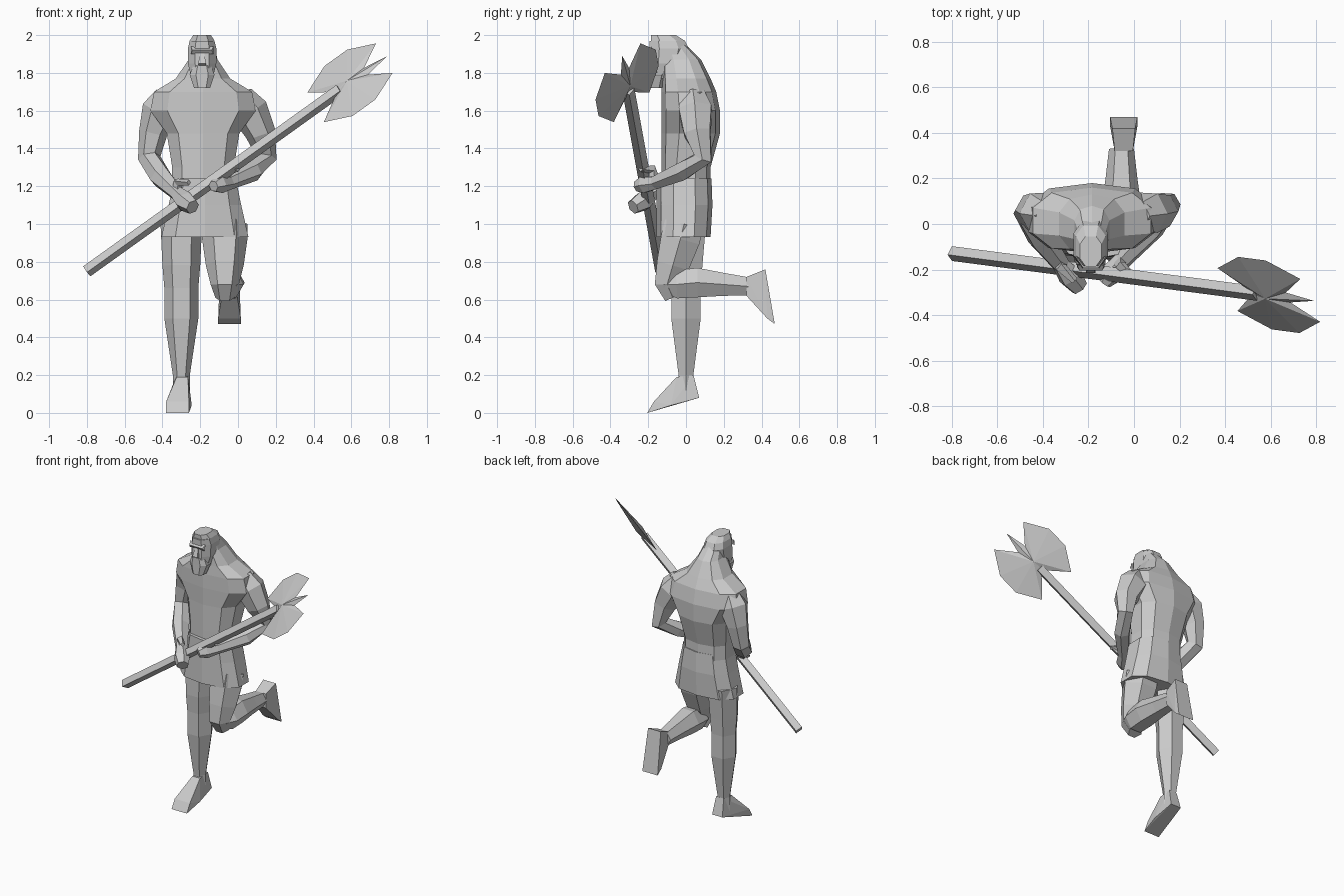
import bpy
import bmesh
from math import cos, sin, pi, copysign
from mathutils import Vector

if "Cube" in bpy.data.objects:
    bpy.data.objects.remove(bpy.data.objects["Cube"])

# One plain grey for the whole figure
grey = bpy.data.materials.new("plain_grey")
grey.use_nodes = True
grey.diffuse_color = (.6, .6, .6, 1)
shader = next(n for n in grey.node_tree.nodes if n.type == "BSDF_PRINCIPLED")
shader.inputs["Base Color"].default_value = grey.diffuse_color


def finish(name, bm):
    """Turn a bmesh into a flat-shaded grey object."""
    bmesh.ops.recalc_face_normals(bm, faces=bm.faces[:])
    mesh = bpy.data.meshes.new(name)
    bm.to_mesh(mesh)
    bm.free()
    mesh.materials.append(grey)
    obj = bpy.data.objects.new(name, mesh)
    bpy.context.collection.objects.link(obj)


def loft(name, rings):
    """Bridge rings of points and cap both ends."""
    bm = bmesh.new()
    loops = [[bm.verts.new(point) for point in ring] for ring in rings]
    for low, high in zip(loops, loops[1:]):
        for i in range(len(low)):
            bm.faces.new((low[i - 1], low[i], high[i], high[i - 1]))
    bm.faces.new(loops[0])
    bm.faces.new(loops[-1])
    finish(name, bm)


def boxy(value):
    """Push a sine or cosine outward for a squarer outline."""
    return copysign(abs(value) ** .8, value)


def stack(name, centre, front, levels, sides=10):
    """Horizontal rings sharing one front plane: height, half width, back."""
    rings = []
    for height, half, back in levels:
        middle, depth = (back + front) / 2, (back - front) / 2
        angles = [2 * pi * (i + .5) / sides for i in range(sides)]
        rings.append([(centre + half * boxy(cos(a)),
                       middle + depth * boxy(sin(a)), height)
                      for a in angles])
    loft(name, rings)


def tube(name, path, sides=6):
    """Faceted limb along a path of x, y, z and radius."""
    points = [Vector(step[:3]) for step in path]
    rings = []
    for i, point in enumerate(points):
        before, after = points[max(i - 1, 0)], points[min(i + 1, len(path) - 1)]
        along = (after - before).normalized()
        sideways = Vector((1, 0, 0))
        sideways = (sideways - along * sideways.dot(along)).normalized()
        outward = along.cross(sideways)
        angles = [2 * pi * k / sides for k in range(sides)]
        rings.append([point + path[i][3] * (sideways * cos(a) + outward * sin(a))
                      for a in angles])
    loft(name, rings)


def leg_part(name, x, steps):
    """Limb lying in one upright plane: y, z and radius."""
    tube(name, [(x, *step) for step in steps])


def hull(name, points):
    """Convex faceted lump around a few points."""
    bm = bmesh.new()
    for point in points:
        bm.verts.new(point)
    bmesh.ops.convex_hull(bm, input=bm.verts[:])
    loose = [v for v in bm.verts if not v.link_faces]
    bmesh.ops.delete(bm, geom=loose, context="VERTS")
    finish(name, bm)


def paired(centre, halves):
    """Left and right points for each half width, y and z."""
    return [(centre + side * half, y, z)
            for half, y, z in halves for side in (-1, 1)]


# Torso, from the waist over the broad back up to the neck
stack("torso", -.185, -.13, [
    (1.2, .17, .13),
    (1.3, .17, .13),
    (1.48, .2, .18),
    (1.6, .29, .18),
    (1.7, .27, .16),
    (1.77, .15, .13),
    (1.87, .08, .08),
    (1.95, .06, 0),
])

# Tunic skirt flaring from the waist
stack("tunic_skirt", -.175, -.155, [
    (.93, .24, .13),
    (1.1, .2, .14),
    (1.24, .17, .135),
])

# Head with brow, nose and beard
stack("head", -.19, -.2, [
    (1.77, .06, -.05),
    (1.85, .08, 0),
    (1.93, .08, .02),
    (1.97, .07, 0),
], 8)
stack("crown", -.19, -.19, [
    (1.97, .07, 0),
    (2, .05, -.05),
], 8)
stack("beard", -.19, -.205, [
    (1.72, .045, -.12),
    (1.79, .07, -.1),
    (1.84, .05, -.1),
], 8)
hull("nose", paired(-.19, [(.01, -.19, 1.92), (.02, -.215, 1.85),
                           (.02, -.18, 1.83)]))
hull("brow", paired(-.19, [(.06, -.19, 1.9), (.05, -.205, 1.92),
                           (.06, -.18, 1.94)]))

# Arms: shoulder, upper arm, elbow, forearm, wrist, hand
tube("right_arm", [
    (-.37, .04, 1.68, .07),
    (-.41, .05, 1.6, .1),
    (-.45, .06, 1.48, .075),
    (-.47, .05, 1.35, .06),
    (-.41, -.06, 1.25, .06),
    (-.32, -.18, 1.16, .04),
    (-.28, -.23, 1.12, .055),
    (-.24, -.28, 1.09, .04),
])
tube("left_arm", [
    (.01, .04, 1.68, .07),
    (.06, .05, 1.6, .1),
    (.12, .06, 1.48, .08),
    (.15, .09, 1.35, .055),
    (.08, -.02, 1.28, .055),
    (-.05, -.16, 1.22, .04),
    (-.1, -.22, 1.21, .05),
    (-.13, -.26, 1.2, .03),
])

# Thumbs hooked over the shaft
for name, wrist in (("right_thumb", Vector((-.32, -.18, 1.17))),
                    ("left_thumb", Vector((-.06, -.17, 1.24)))):
    knuckle = wrist + Vector((0, -.01, .05))
    tip = knuckle + Vector((.06, -.06, 0))
    tube(name, [(*wrist, .03), (*knuckle, .025), (*tip, .015)], 4)

# Standing leg and foot
leg_part("right_leg", -.3, [
    (.01, 1, .11),
    (0, .78, .1),
    (0, .66, .09),
    (0, .5, .09),
    (0, .2, .045),
    (0, .1, .045),
])
hull("right_foot", paired(-.295, [(.04, .07, .08), (.03, .04, .2),
                                  (.03, -.05, .19), (.05, -.08, .04)])
     + paired(-.32, [(.06, -.17, .06), (.06, -.205, 0)]))

# Raised leg: thigh, knee, shin and foot kicked back
leg_part("left_thigh", -.07, [
    (-.01, 1, .12),
    (-.03, .92, .12),
    (-.07, .78, .1),
    (-.1, .68, .075),
    (-.07, .61, .05),
])
leg_part("left_shin", -.055, [
    (-.12, .68, .05),
    (-.05, .68, .085),
    (.06, .69, .09),
    (.2, .68, .07),
    (.33, .67, .055),
])
hull("left_foot", paired(-.045, [(.04, .32, .62), (.04, .32, .72),
                                 (.05, .42, .76), (.06, .43, .5),
                                 (.06, .47, .47)]))

# Square shaft held slantwise
butt, socket = Vector((-.8, -.13, .75)), Vector((.54, -.305, 1.71))
tube("axe_shaft", [(*butt, .033), (*socket, .033)], 4)

# Twin-bladed head: half outline as distance past the heel and half width,
# mirrored over the shaft line, swelling from sharp edges to a thicker hub
along = (socket - butt).normalized()
across = Vector((-.5, 1, .8))
across = (across - along * across.dot(along)).normalized()
heel = socket - along * .16
half_outline = [(.13, .01), (0, .13), (.15, .22), (.3, .22), (.45, .13),
                (.33, .03)]
outline = [(d, w) for d, w in half_outline] + [(.47, 0)]
outline += [(d, -w) for d, w in reversed(half_outline)]
bm = bmesh.new()
rim = [bm.verts.new(heel + along * d + across * w) for d, w in outline]
for bulge in (-.025, .025):
    hub = bm.verts.new(heel + along * .22 + along.cross(across) * bulge)
    for i in range(len(rim)):
        bm.faces.new((rim[i - 1], rim[i], hub))
finish("axe_head", bm)
